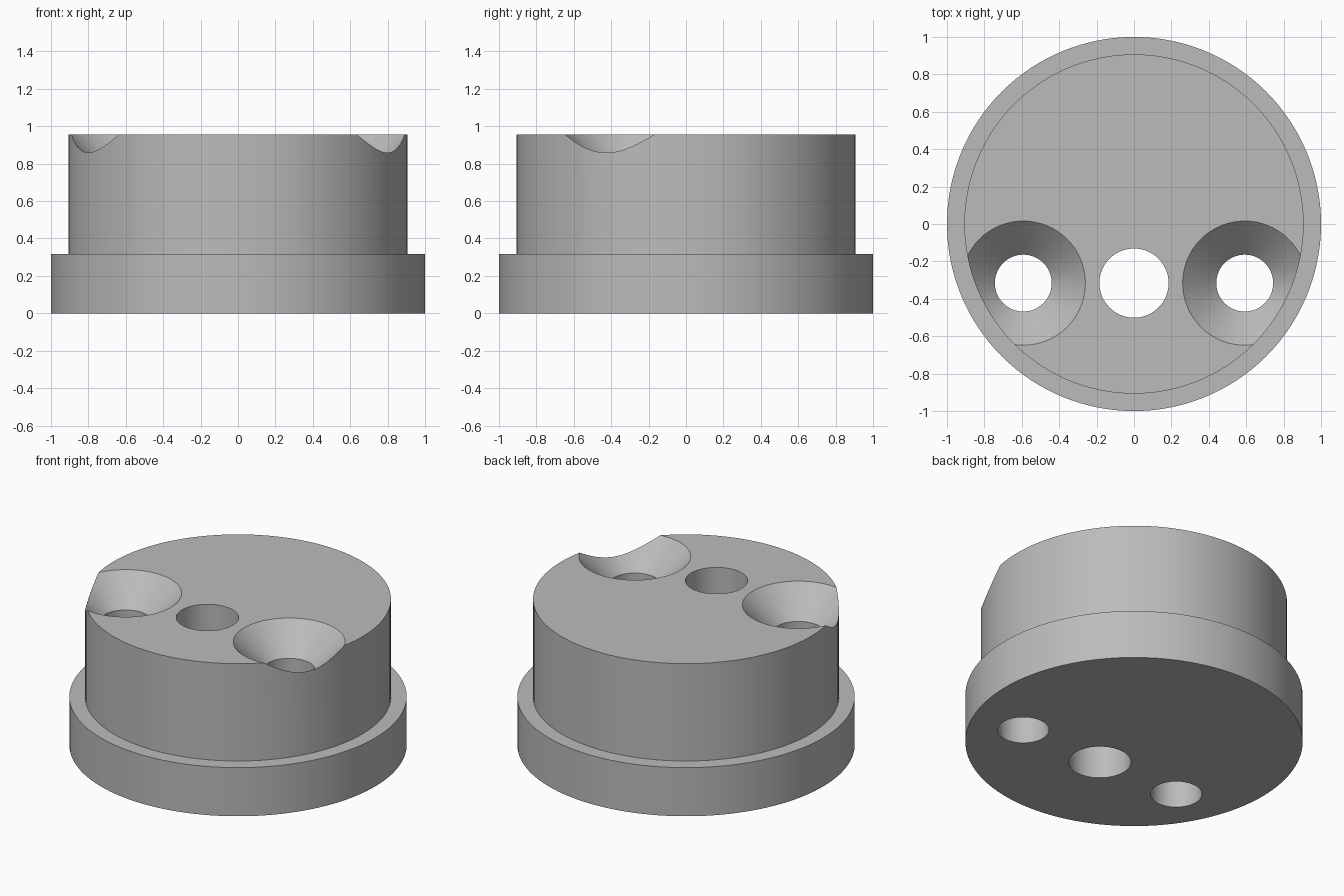
import bpy, bmesh, math

cube = bpy.data.objects.get("Cube")
if cube:
    bpy.data.objects.remove(cube, do_unlink=True)

TOP = 0.955
HOLE_Y = -0.316
HOLE_X = 0.592

grey = bpy.data.materials.new("plain grey")
grey.use_nodes = True
colour = (0.5, 0.5, 0.5, 1)
grey.diffuse_color = colour
grey.node_tree.nodes["Principled BSDF"].inputs["Base Color"].default_value = colour


def turned(name, profile, segments, x=0, y=0):
    """Solid of revolution from (radius, z) points, bottom to top, capped."""
    bm = bmesh.new()
    rings = []
    for r, z in profile:
        angles = [2 * math.pi * i / segments for i in range(segments)]
        rings.append([bm.verts.new((x + r * math.cos(a), y + r * math.sin(a), z))
                      for a in angles])
    for low, high in zip(rings, rings[1:]):
        for i in range(segments):
            j = (i + 1) % segments
            bm.faces.new((low[i], low[j], high[j], high[i]))
    bm.faces.new(rings[0][::-1])
    bm.faces.new(rings[-1])
    mesh = bpy.data.meshes.new(name)
    bm.to_mesh(mesh)
    bm.free()
    mesh.materials.append(grey)
    obj = bpy.data.objects.new(name, mesh)
    bpy.context.collection.objects.link(obj)
    return obj


# Flanged round body
body = turned("flanged_body",
              [(1, 0), (1, 0.318), (0.907, 0.318), (0.907, TOP)], 128)

# Centre through hole and two 45 degree countersunk holes
cutters = [turned("centre_hole_cutter", [(0.185, -0.1), (0.185, 1.1)], 64, 0, HOLE_Y)]
for side, sign in (("left", 1), ("right", -1)):
    cutters.append(turned(side + "_countersink_cutter",
                          [(0.152, -0.1), (0.152, TOP - 0.18),
                           (0.332, TOP), (0.432, TOP + 0.1)],
                          64, sign * HOLE_X, HOLE_Y))

# Cut the holes, then remove the cutters
bpy.ops.object.select_all(action="DESELECT")
bpy.context.view_layer.objects.active = body
body.select_set(True)
for cutter in cutters:
    cutter.hide_render = True
    mod = body.modifiers.new(cutter.name, "BOOLEAN")
    mod.operation = "DIFFERENCE"
    mod.solver = "EXACT"
    mod.object = cutter
    bpy.ops.object.modifier_apply(modifier=mod.name)
    bpy.data.objects.remove(cutter, do_unlink=True)

bpy.ops.object.shade_smooth_by_angle(angle=math.radians(30))
